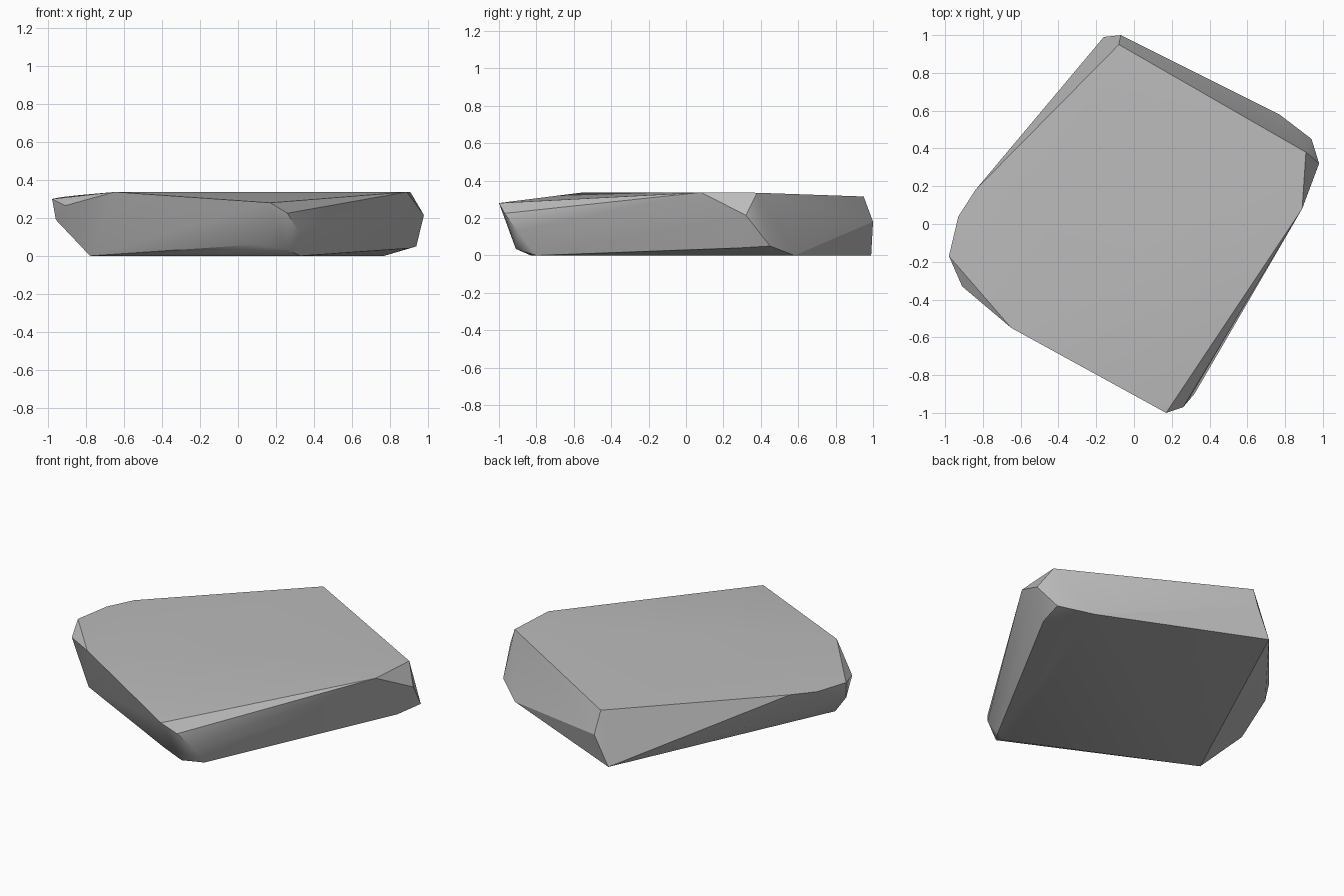
import bpy
import bmesh
import math

cube = bpy.data.objects.get("Cube")
if cube:
    bpy.data.objects.remove(cube, do_unlink=True)


def make_material(name, grey):
    """One flat grey stone colour for viewport and render."""
    material = bpy.data.materials.new(name)
    material.use_nodes = True
    colour = (grey, grey, grey, 1.0)
    material.diffuse_color = colour
    material.node_tree.nodes["Principled BSDF"].inputs["Base Color"].default_value = colour
    return material


def make_chiselled_stone(name, rims, material):
    """Wrap a tight convex skin around the corner points of all rims."""
    bm = bmesh.new()
    for rim in rims:
        for corner in rim:
            bm.verts.new(corner)
    hull = bmesh.ops.convex_hull(bm, input=bm.verts[:])
    loose = {v for v in hull["geom_interior"] + hull["geom_unused"]
             if isinstance(v, bmesh.types.BMVert)}
    bmesh.ops.delete(bm, geom=list(loose), context='VERTS')
    bmesh.ops.recalc_face_normals(bm, faces=bm.faces[:])

    mesh = bpy.data.meshes.new(name)
    bm.to_mesh(mesh)
    bm.free()
    mesh.materials.append(material)
    stone = bpy.data.objects.new(name, mesh)
    bpy.context.scene.collection.objects.link(stone)
    return stone


# Corners of the nearly level upper surface
top_rim = [
    (-0.08, 0.95, 0.315), (0.91, 0.38, 0.335), (0.89, 0.08, 0.337),
    (0.17, -1.0, 0.28), (-0.65, -0.55, 0.337), (-0.98, -0.17, 0.30),
    (-0.93, 0.04, 0.31), (-0.84, 0.18, 0.32),
]

# Worn corners around the middle of the slab
side_rim = [
    (-0.07, 1.0, 0.18), (0.98, 0.32, 0.215), (0.26, -0.97, 0.225),
    (0.32, -0.9, 0.13), (-0.91, -0.33, 0.265), (-0.96, -0.2, 0.19),
]

# Underside with its slightly lifted edges
base_rim = [
    (-0.16, 0.99, 0), (0.77, 0.58, 0), (0.94, 0.45, 0.05),
    (0.9, 0.28, 0.04), (0.33, -0.8, 0), (0.25, -0.91, 0.035),
    (0.1, -0.87, 0.06), (0.25, -0.83, 0), (-0.78, -0.35, 0),
]

stone_grey = make_material("stone grey", 0.5)
slab = make_chiselled_stone("stone_slab", (top_rim, side_rim, base_rim), stone_grey)

# Soft shading on shallow facets, crisp on the chipped edges
bpy.ops.object.select_all(action='DESELECT')
slab.select_set(True)
bpy.context.view_layer.objects.active = slab
bpy.ops.object.shade_smooth_by_angle(angle=math.radians(30))
